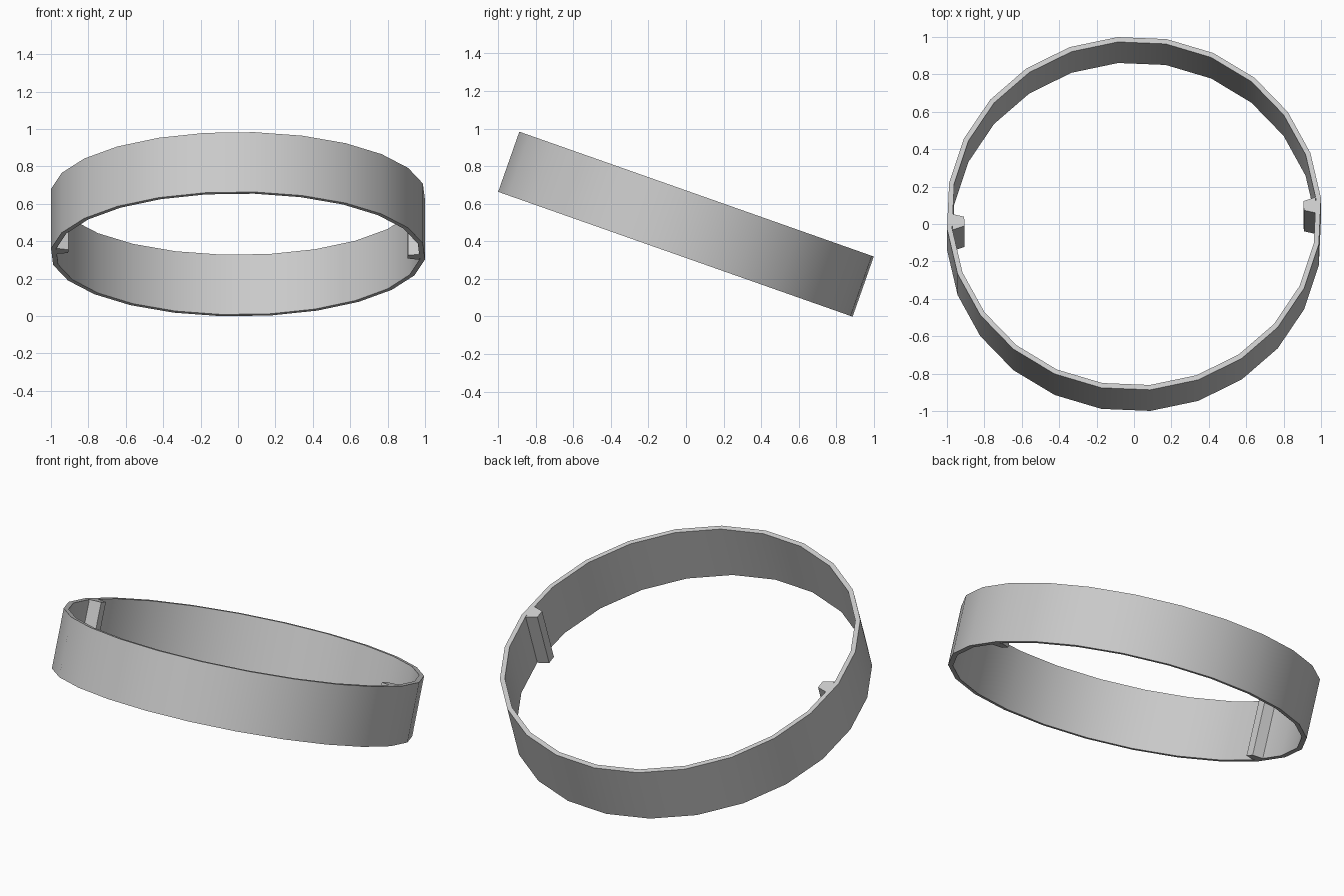
import bpy, bmesh
from math import radians, sin, cos
from mathutils import Matrix

if "Cube" in bpy.data.objects:
    bpy.data.objects.remove(bpy.data.objects["Cube"])

SIDES, R_OUT, R_IN, H = 24, 1.0035, 0.976, 0.339
TILT = Matrix.Translation((0, 0, 0.491)) @ Matrix.Rotation(radians(-19.4), 4, 'X')


def finish(name, bm, smooth=False):
    bmesh.ops.recalc_face_normals(bm, faces=bm.faces)
    bm.transform(TILT)
    me = bpy.data.meshes.new(name)
    bm.to_mesh(me)
    bm.free()
    ob = bpy.data.objects.new(name, me)
    bpy.context.collection.objects.link(ob)
    if smooth:
        bpy.ops.object.select_all(action='DESELECT')
        ob.select_set(True)
        bpy.context.view_layer.objects.active = ob
        bpy.ops.object.shade_smooth_by_angle(angle=radians(30))
    return ob


# Thin tilted band: a four-corner section swept round the axis
bm = bmesh.new()
section = [(R_OUT, -H / 2), (R_OUT, H / 2), (R_IN, H / 2), (R_IN, -H / 2)]
rings = []
for i in range(SIDES):
    a = radians(5 + i * 360 / SIDES)
    rings.append([bm.verts.new((r * cos(a), r * sin(a), z)) for r, z in section])
for i in range(SIDES):
    p, q = rings[i], rings[(i + 1) % SIDES]
    for k in range(4):
        n = (k + 1) % 4
        bm.faces.new((p[k], q[k], q[n], p[n]))
finish("ring_band", bm, smooth=True)

# Two tapered ribs on the inside wall, full height and opposite each other
for name, ang in (("right_rib", 2.8), ("left_rib", 182.8)):
    bm = bmesh.new()
    plan = [(0.973, -0.045), (0.973, 0.045), (0.908, 0.026), (0.908, -0.026)]
    face = bm.faces.new([bm.verts.new((x, y, -H / 2)) for x, y in plan])
    ext = bmesh.ops.extrude_face_region(bm, geom=[face], use_keep_orig=True)
    top = [g for g in ext["geom"] if isinstance(g, bmesh.types.BMVert)]
    bmesh.ops.translate(bm, verts=top, vec=(0, 0, H))
    bm.transform(Matrix.Rotation(radians(ang), 4, 'Z'))
    finish(name, bm)
